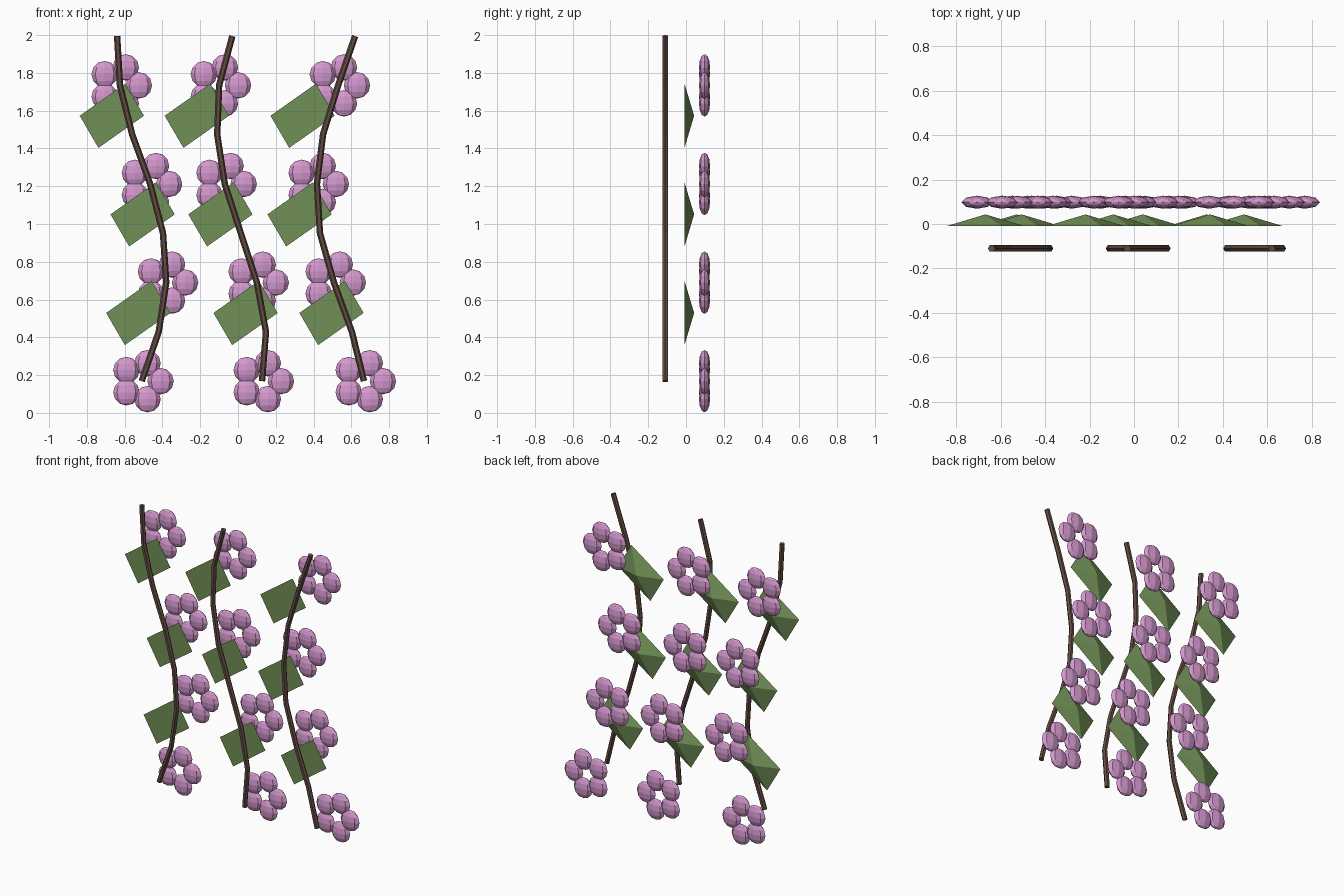
import bpy, bmesh, math
from mathutils import Matrix, Vector

cube = bpy.data.objects.get("Cube")
if cube:
    bpy.data.objects.remove(cube)


def material(name, srgb):
    colour = [((c / 255 + 0.055) / 1.055) ** 2.4 for c in srgb] + [1]
    mat = bpy.data.materials.new(name)
    mat.use_nodes = True
    mat.diffuse_color = colour
    mat.node_tree.nodes["Principled BSDF"].inputs["Base Color"].default_value = colour
    return mat


PINK = material("petal pink", (212, 152, 206))
GREEN = material("leaf green", (112, 144, 86))
BROWN = material("stem brown", (98, 75, 66))


def finish(bm, name, mat):
    bmesh.ops.recalc_face_normals(bm, faces=bm.faces)
    mesh = bpy.data.meshes.new(name)
    bm.to_mesh(mesh)
    bm.free()
    mesh.materials.append(mat)
    obj = bpy.data.objects.new(name, mesh)
    bpy.context.collection.objects.link(obj)


# Hanging stem: a six-sided tube swept along the path
def make_stem(name, path, radius=0.017, sides=6):
    bm = bmesh.new()
    rings = []
    for i, p in enumerate(path):
        tangent = (path[min(i + 1, len(path) - 1)] - path[max(i - 1, 0)]).normalized()
        depth = Vector((0, 1, 0))
        across = tangent.cross(depth)
        ring = []
        for k in range(sides):
            a = math.tau * k / sides
            ring.append(bm.verts.new(p + radius * (across * math.cos(a) + depth * math.sin(a))))
        rings.append(ring)
    for a, b in zip(rings, rings[1:]):
        for k in range(sides):
            n = (k + 1) % sides
            bm.faces.new((a[k], a[n], b[n], b[k]))
    bm.faces.new(rings[0])
    bm.faces.new(rings[-1])
    finish(bm, name, BROWN)


# Flower: five flattened low-poly spheres in a circle
def make_flower(name, x, z):
    bm = bmesh.new()
    for k in range(5):
        a = math.tau * k / 5
        spot = Vector((x + 0.1 * math.cos(a), 0.098, z + 0.1 * math.sin(a)))
        bmesh.ops.create_uvsphere(
            bm, u_segments=8, v_segments=6, radius=0.07,
            matrix=Matrix.Translation(spot) @ Matrix.Diagonal((1, 0.42, 1, 1)))
    finish(bm, name, PINK)


# Leaf: a shallow four-sided pyramid, flat in front and peaked behind
def make_leaf(name, x, z):
    bm = bmesh.new()
    corners = [(-0.17, 0), (0.071, 0.17), (0.17, 0), (-0.071, -0.17)]
    base = [bm.verts.new((x + dx, -0.008, z + dz)) for dx, dz in corners]
    peak = bm.verts.new((x, 0.043, z))
    bm.faces.new(base)
    for k in range(4):
        bm.faces.new((base[k], base[(k + 1) % 4], peak))
    finish(bm, name, GREEN)


# Sideways positions of each stem from top to bottom
STEMS = {
    "right": (-0.64, -0.625, -0.56, -0.465, -0.397, -0.38, -0.42, -0.51),
    "middle": (-0.03, -0.10, -0.11, -0.07, 0.015, 0.10, 0.148, 0.127),
    "left": (0.62, 0.53, 0.45, 0.418, 0.434, 0.508, 0.603, 0.667),
}
TOP, STEP = 1.995, 0.261

for side, xs in STEMS.items():
    path = [Vector((x, -0.11, TOP - STEP * i)) for i, x in enumerate(xs)]
    make_stem(f"{side}_stem", path)
    for i, p in enumerate(path):
        if i % 2:
            make_flower(f"{side}_flower_{i // 2 + 1}", p.x, p.z)
        elif i:
            make_leaf(f"{side}_leaf_{i // 2}", p.x - 0.108, p.z + 0.1)
